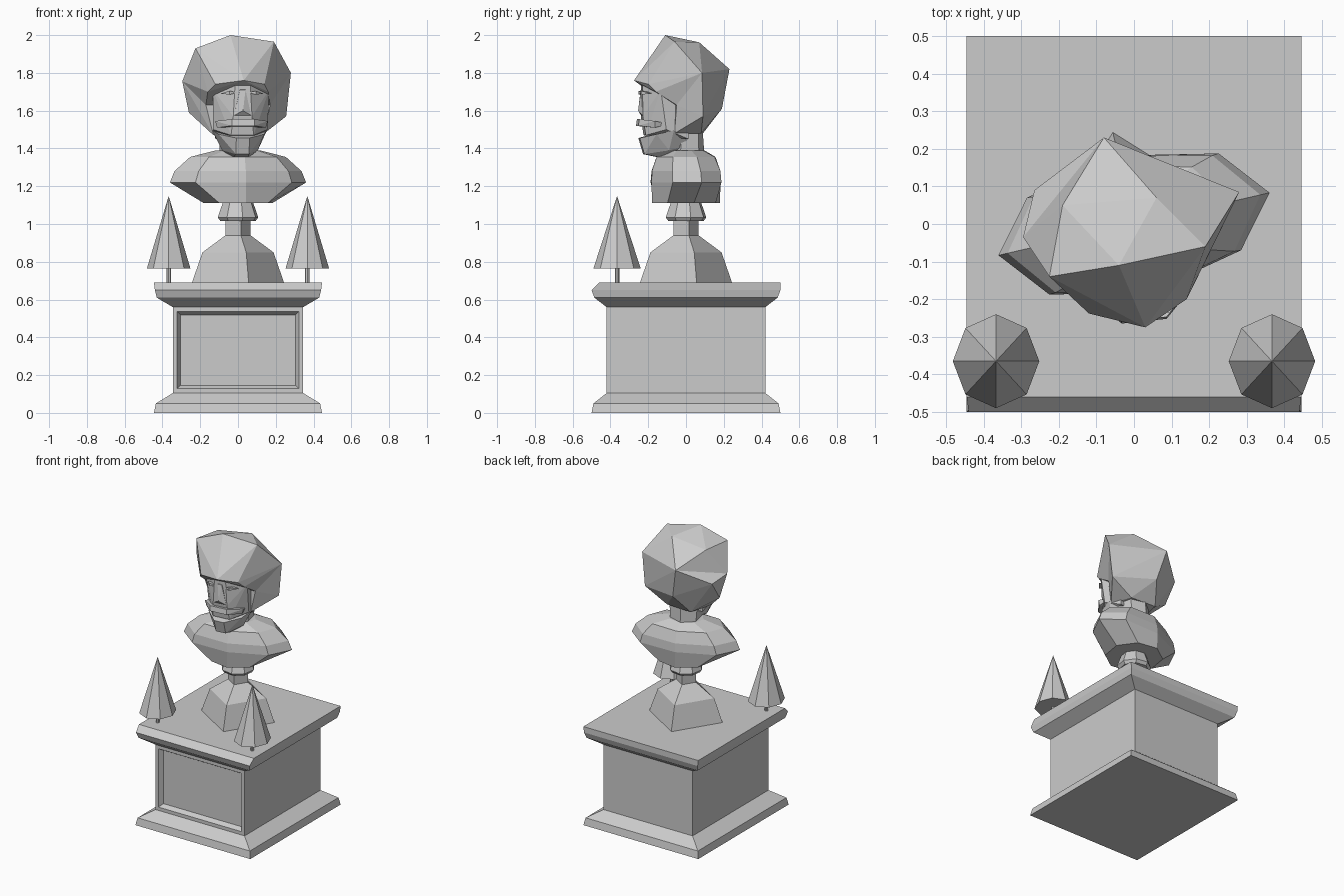
import bpy, bmesh
from math import sin, cos, pi, radians, sqrt

if "Cube" in bpy.data.objects:
    bpy.data.objects.remove(bpy.data.objects["Cube"])


def finish(name, bm):
    bmesh.ops.recalc_face_normals(bm, faces=bm.faces)
    me = bpy.data.meshes.new(name)
    bm.to_mesh(me)
    bm.free()
    ob = bpy.data.objects.new(name, me)
    bpy.context.collection.objects.link(ob)
    return ob


def loft(levels, n, start=0, turn=0, cx=0, cy=0):
    """Stack n-sided rings; each level is (z, rx, ry[, y shift])."""
    bm = bmesh.new()
    c, s = cos(radians(turn)), sin(radians(turn))
    rings = []
    for z, rx, ry, *shift in levels:
        ring = []
        for i in range(n):
            a = radians(start) + 2 * pi * i / n
            x, y = rx * cos(a), ry * sin(a) + (shift[0] if shift else 0)
            ring.append(bm.verts.new((cx + x * c - y * s, cy + x * s + y * c, z)))
        rings.append(ring)
    for lo, hi in zip(rings, rings[1:]):
        for i in range(n):
            j = (i + 1) % n
            bm.faces.new((lo[i], lo[j], hi[j], hi[i]))
    bm.faces.new(rings[0][::-1])
    bm.faces.new(rings[-1])
    bmesh.ops.recalc_face_normals(bm, faces=bm.faces)
    return bm


def hull(name, points, mirror=False, turn=0):
    """Faceted convex lump, optionally mirrored in x, then turned about z."""
    if mirror:
        points = points + [(-x, y, z) for x, y, z in points if x]
    c, s = cos(radians(turn)), sin(radians(turn))
    bm = bmesh.new()
    vs = [bm.verts.new((x * c - y * s, x * s + y * c, z)) for x, y, z in points]
    r = bmesh.ops.convex_hull(bm, input=vs)
    junk = [v for v in bm.verts if not v.link_faces]
    bmesh.ops.delete(bm, geom=junk, context='VERTS')
    return finish(name, bm)


# rectangular pedestal with mouldings
q = sqrt(2)
profile = [(0, .445, .5), (.05, .435, .49), (.105, .345, .42), (.56, .345, .42),
           (.61, .43, .485), (.65, .44, .5), (.69, .445, .48, .02)]
bm = loft([(p[0], p[1] * q, p[2] * q, *p[3:]) for p in profile], 4, 45)
# recessed front panel
front = [f for f in bm.faces if f.normal.y < -.99 and .3 < f.calc_center_median().z < .36]
bmesh.ops.inset_region(bm, faces=front, thickness=.033)
bmesh.ops.inset_region(bm, faces=front, thickness=.025, depth=-.03)
finish("pedestal", bm)

# two small trees on the front corners
for side, label in ((-1, "left"), (1, "right")):
    at = dict(cx=side * .367, cy=-.365)
    finish(label + "_tree_trunk", loft([(.685, .012, .012), (.78, .012, .012)], 8, **at))
    finish(label + "_tree_crown", loft([(.765, .115, .125), (1.145, .001, .001)], 8, **at))

# bust stand
TURN = 13
finish("bust_foot", loft([(.69, .25, .25), (.85, .193, .193), (.94, .068, .068),
                          (1.02, .068, .068)], 4, 0, TURN))
finish("bust_collar", loft([(1.015, .095, .095), (1.035, .11, .11), (1.12, .08, .08)],
                           8, 0, TURN))

# torso
finish("shoulders", loft([(1.11, .185, .185), (1.22, .37, .187), (1.28, .345, .185),
                          (1.355, .26, .16), (1.39, .12, .1)], 8, 0, TURN))
finish("neck", loft([(1.37, .1, .1), (1.5, .11, .09)], 6, 30, TURN))

# hair: overhanging cap, then the mass behind the face
crown = [(-.04, -.11, 2), (.19, -.06, 1.965), (-.225, -.14, 1.93), (.06, .07, 1.962),
         (-.19, .05, 1.925), (-.08, .23, 1.82), (.28, .085, 1.8), (-.295, -.035, 1.755)]
hull("hair_cap", crown + [(.03, -.275, 1.76), (-.12, -.238, 1.74), (.14, -.2, 1.74),
                          (.16, -.16, 1.7), (-.16, -.19, 1.7), (.17, -.05, 1.63),
                          (-.17, -.1, 1.63), (0, -.19, 1.73)])
hull("hair_back", crown[5:] + [(.17, -.05, 1.63), (-.17, -.1, 1.63), (-.26, 0, 1.59),
                               (.255, .09, 1.57), (-.03, .19, 1.61), (-.265, .09, 1.72),
                               (.09, .08, 1.48), (-.1, .09, 1.48),
                               (.14, -.06, 1.48), (-.13, -.09, 1.47)])

# face parts, symmetric about the head axis
HEAD = 6
hull("face", [(.04, -.235, 1.74), (.15, -.15, 1.71), (.145, -.12, 1.5), (.06, -.22, 1.47),
              (.05, -.235, 1.57), (.12, 0, 1.74), (.12, 0, 1.45)], True, HEAD)
hull("nose", [(.015, -.24, 1.71), (0, -.255, 1.6), (.045, -.235, 1.575),
              (.02, -.2, 1.57), (.015, -.2, 1.72)], True, HEAD)
hull("upper_lip", [(.06, -.255, 1.555), (.06, -.26, 1.52), (.14, -.18, 1.545),
                   (.13, -.18, 1.51), (.12, -.1, 1.53)], True, HEAD)
hull("jaw", [(.035, -.25, 1.455), (.035, -.225, 1.37), (.145, -.08, 1.495),
             (.12, -.17, 1.475), (.095, -.1, 1.39), (.04, -.13, 1.35),
             (.07, .03, 1.42)], True, HEAD)
for side, label in ((-1, "left"), (1, "right")):
    lid = [(.03, -.235, 1.695), (.07, -.245, 1.705), (.115, -.2, 1.69),
           (.07, -.245, 1.685), (.07, -.18, 1.695)]
    hull(label + "_eyelid", [(side * x, y, z) for x, y, z in lid], False, HEAD)
